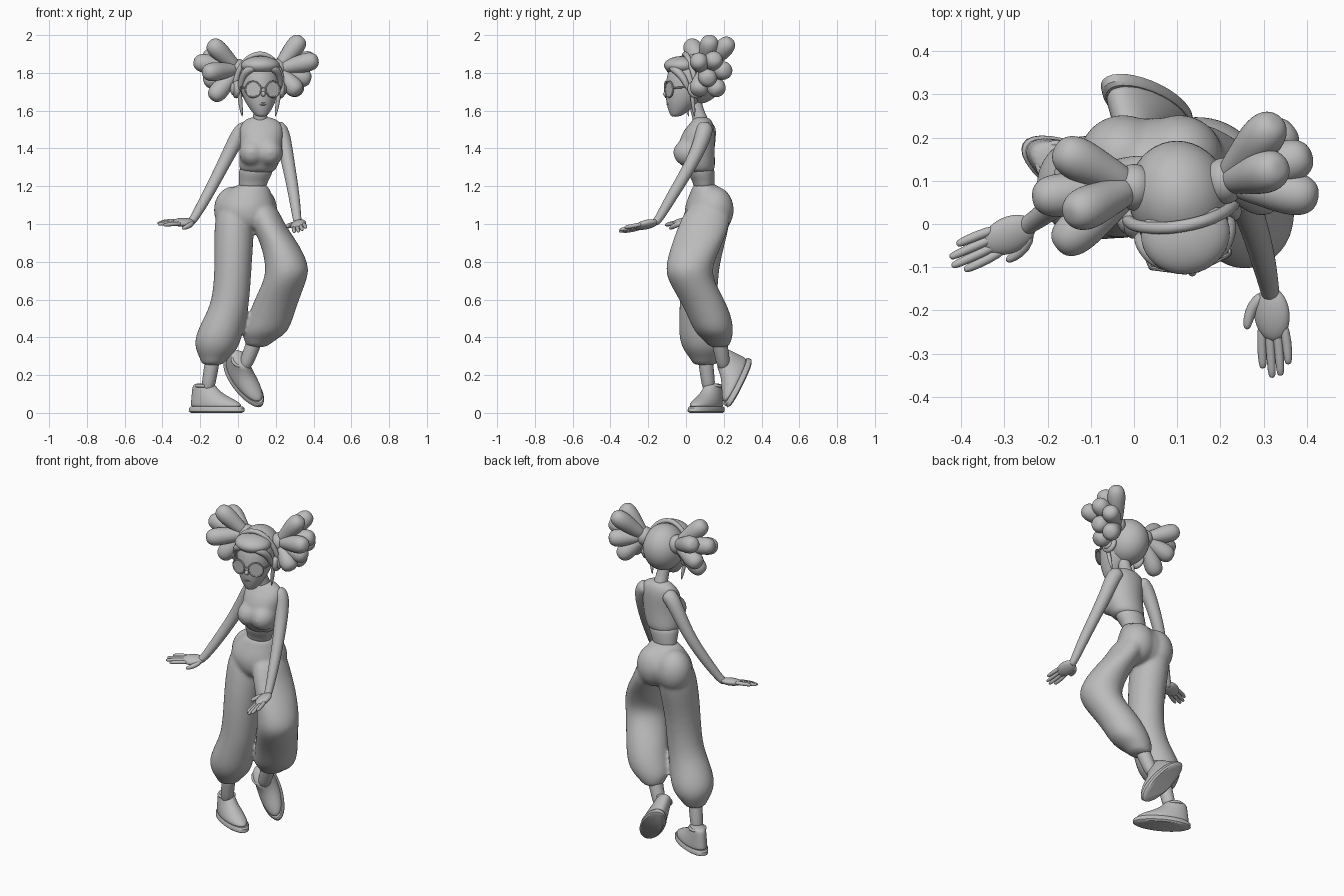
import bpy, bmesh, math
from mathutils import Vector, Matrix

if "Cube" in bpy.data.objects:
    bpy.data.objects.remove(bpy.data.objects["Cube"])

clay = bpy.data.materials.new("clay_grey")
clay.use_nodes = True
clay.diffuse_color = (0.5, 0.5, 0.5, 1)
clay.node_tree.nodes["Principled BSDF"].inputs["Base Color"].default_value = (0.5, 0.5, 0.5, 1)


def finish(name, bm, matrix=None, subdiv=2, fuse=0.0):
    """Turn a bmesh into a smooth shaded object, optionally fusing its shells."""
    if matrix is not None:
        bm.transform(matrix)
    bmesh.ops.recalc_face_normals(bm, faces=bm.faces)
    mesh = bpy.data.meshes.new(name)
    bm.to_mesh(mesh)
    bm.free()
    mesh.materials.append(clay)
    mesh.shade_smooth()
    if not subdiv:
        mesh.set_sharp_from_angle(angle=math.radians(40))
    obj = bpy.data.objects.new(name, mesh)
    bpy.context.collection.objects.link(obj)
    if subdiv:
        sub = obj.modifiers.new("subdivide", 'SUBSURF')
        sub.levels = sub.render_levels = subdiv
    if fuse:
        remesh = obj.modifiers.new("fuse", 'REMESH')
        remesh.mode = 'VOXEL'
        remesh.voxel_size = fuse
        remesh.use_smooth_shade = True
        soft = obj.modifiers.new("soften", 'SMOOTH')
        soft.factor = 0.5
        soft.iterations = 8
    return obj


def bridge(bm, rings):
    """Skin a list of vertex rings and cap both ends."""
    n = len(rings[0])
    for low, high in zip(rings, rings[1:]):
        for i in range(n):
            j = (i + 1) % n
            bm.faces.new((low[i], low[j], high[j], high[i]))
    bm.faces.new(rings[0][::-1])
    bm.faces.new(rings[-1])


def add_loft(bm, sections, n=16):
    """Horizontal elliptical sections: (x, y, z, x radius, y radius)."""
    angles = [math.tau * i / n for i in range(n)]
    bridge(bm, [[bm.verts.new((x + rx * math.cos(a), y + ry * math.sin(a), z)) for a in angles]
                for x, y, z, rx, ry in sections])


def add_tube(bm, points, n=10):
    """Round sections across a path: (x, y, z, radius)."""
    path = [Vector(p[:3]) for p in points]
    side = Vector((0.31, 0.52, 0.79))
    rings = []
    for k, p in enumerate(points):
        t = (path[min(k + 1, len(path) - 1)] - path[max(k - 1, 0)]).normalized()
        side = (side - t * side.dot(t)).normalized()
        other = t.cross(side)
        rings.append([bm.verts.new(path[k] + p[3] * (side * math.cos(math.tau * i / n)
                      + other * math.sin(math.tau * i / n))) for i in range(n)])
    bridge(bm, rings)


def add_ball(bm, centre, radii):
    m = Matrix.Translation(centre) @ Matrix.Diagonal((*radii, 1))
    bmesh.ops.create_uvsphere(bm, u_segments=20, v_segments=12, radius=1, matrix=m)


def add_hoop(bm, matrix, major, minor, n=28):
    """A ring lying in the local XY plane."""
    rings = []
    for i in range(n):
        a = math.tau * i / n
        out = Vector((math.cos(a), math.sin(a), 0))
        rings.append([bm.verts.new(matrix @ (out * (major + minor[0] * math.cos(b))
                      + Vector((0, 0, minor[1] * math.sin(b)))))
                      for b in (math.tau * k / 8 for k in range(8))])
    for i in range(n):
        for k in range(8):
            l = (k + 1) % 8
            nxt = rings[(i + 1) % n]
            bm.faces.new((rings[i][k], nxt[k], nxt[l], rings[i][l]))


def frame(origin, d, s):
    """Matrix with X along d, Y along s and Z across both."""
    d = Vector(d).normalized()
    s = Vector(s)
    s = (s - d * s.dot(d)).normalized()
    return Matrix.Translation(origin) @ Matrix((d, s, d.cross(s))).transposed().to_4x4()


def loft(name, sections, matrix=None, subdiv=2, n=16):
    bm = bmesh.new()
    add_loft(bm, sections, n)
    return finish(name, bm, matrix, subdiv)


def tubes(name, *groups, matrix=None):
    bm = bmesh.new()
    for g in groups:
        add_tube(bm, g)
    return finish(name, bm, matrix)


# Trousers: hips, seat and two baggy legs fused into one garment
hips = [(.08, .095, 1.22, .076, .058), (.057, .118, 1.17, .12, .094),
        (.04, .122, 1.09, .168, .138), (.05, .115, 1.01, .13, .12), (.05, .115, .96, .06, .08)]
right_leg = [(-.02, .125, 1.12, .08, .1), (-.02, .115, 1, .112, .127), (-.025, .07, .8, .1, .107),
             (-.035, .065, .6, .1, .1), (-.07, .07, .5, .115, .108), (-.105, .085, .4, .129, .126),
             (-.115, .095, .33, .112, .112), (-.13, .1, .28, .068, .072), (-.135, .1, .25, .06, .066)]
left_leg = [(.12, .125, 1.12, .08, .11), (.155, .1, 1, .09, .14), (.22, .06, .9, .102, .137),
            (.265, .013, .775, .119, .127), (.25, .025, .7, .115, .124), (.205, .085, .6, .121, .122),
            (.17, .13, .5, .123, .118), (.14, .15, .42, .125, .104), (.11, .17, .38, .076, .07),
            (.1, .175, .345, .058, .056)]
bm = bmesh.new()
for part in (hips, right_leg, left_leg):
    add_loft(bm, part)
for x in (-.025, .105):
    add_ball(bm, (x, .152, 1.075), (.105, .103, .125))
finish("trousers", bm, fuse=.01)

# Torso: bare waist, then a cropped top with the bust blended in
loft("waist", [(.075, .095, 1.18, .074, .055), (.08, .095, 1.22, .076, .057), (.092, .082, 1.26, .09, .072),
               (.1, .075, 1.32, .095, .075)])
bm = bmesh.new()
add_loft(bm, [(.1, .077, 1.262, .094, .077), (.108, .067, 1.31, .107, .09), (.12, .055, 1.37, .116, .1),
              (.123, .055, 1.43, .116, .099), (.124, .07, 1.5, .122, .085), (.123, .088, 1.545, .107, .054),
              (.12, .08, 1.57, .05, .04)])
add_ball(bm, (.122, .03, 1.385), (.112, .085, .085))
for x in (.075, .168):
    add_ball(bm, (x, .018, 1.378), (.072, .088, .076))
finish("cropped_top", bm, subdiv=1, fuse=.011)
tubes("neck", [(.12, .085, 1.52, .05), (.118, .07, 1.57, .038), (.113, .05, 1.63, .036), (.11, .04, 1.7, .036)])

# Arms
tubes("right_arm", [(.06, .11, 1.51, .044), (.02, .115, 1.5, .049), (-.03, .115, 1.41, .041),
                    (-.1, .1, 1.27, .034), (-.18, .045, 1.12, .031), (-.24, 0, 1.015, .023),
                    (-.26, -.01, 1.005, .023)])
tubes("left_arm", [(.19, .1, 1.52, .044), (.228, .1, 1.5, .049), (.25, .07, 1.4, .041),
                   (.278, -.005, 1.26, .034), (.3, -.085, 1.13, .031), (.314, -.15, 1.015, .023),
                   (.317, -.17, 1.005, .023)])


# Hands: flat palm, four fingers, one thumb
def hand(name, wrist, d, thumb_side):
    m = frame(wrist, d, thumb_side)
    bm = bmesh.new()
    add_ball(bm, (.06, 0, 0), (.066, .044, .022))
    for i, reach in enumerate((.19, .212, .207, .18)):
        y = .031 - .021 * i
        add_tube(bm, [(.075, y * .8, 0, .012), (.13, y, .003, .0125), (reach - .01, y, 0, .011),
                      (reach, y, 0, .006)], 8)
    add_tube(bm, [(.012, .015, 0, .015), (.04, .045, -.005, .016), (.075, .056, -.014, .013),
                  (.094, .058, -.018, .007)], 8)
    finish(name, bm, m, 1)


hand("left_hand", (.315, -.15, 1.01), (.07, -1, -.22), (-1, 0, -.35))
hand("right_hand", (-.235, 0, 1.012), (-.9, -.42, -.05), (.42, -.9, -.25))

# Ankles and shoes
tubes("right_ankle", [(-.13, .1, .31, .045), (-.145, .11, .22, .039), (-.165, .125, .1, .039)])
tubes("left_ankle", [(.1, .17, .42, .048), (.07, .185, .33, .041), (.025, .205, .22, .039)])


def shoe(name, centre, d, s):
    m = frame(centre, d, s)
    loft(name + "_sole", [(0, 0, 0, .15, .056), (0, 0, .008, .165, .065), (0, 0, .026, .163, .066),
                          (0, 0, .034, .154, .06)], matrix=m, subdiv=0, n=32)
    loft(name + "_upper", [(0, 0, .02, .156, .063), (-.003, 0, .05, .153, .063), (-.03, 0, .076, .122, .057),
                           (-.06, 0, .106, .088, .049), (-.074, 0, .138, .07, .043),
                           (-.077, 0, .158, .056, .038)], matrix=m)
    collar = bmesh.new()
    add_hoop(collar, Matrix.Translation((-.075, 0, .143)), .043, (.009, .009))
    finish(name + "_collar", collar, m, 1)


shoe("right_shoe", (-.113, .107, 0), (.87, -.48, 0), (.48, .87, 0))
toe = Vector((.56, -.35, -.75))
shoe("left_shoe", (.028, .29, .152), toe, Vector((.2, -.85, .5)).cross(toe))

# Head, built around its own centre and turned slightly to its left
head = Matrix.Translation((.108, .04, 1.765)) @ Matrix.Rotation(math.radians(10), 4, 'Z')
loft("face", [(0, -.098, -.198, .024, .022), (0, -.085, -.178, .045, .046), (0, -.06, -.125, .08, .088),
              (0, -.034, -.06, .103, .118), (0, -.022, .01, .11, .126), (0, -.01, .07, .1, .118),
              (0, 0, .115, .06, .08)], matrix=head)
bm = bmesh.new()
add_ball(bm, (0, -.148, -.077), (.012, .016, .014))
for z in (-.122, -.132):
    add_ball(bm, (0, -.136, z), (.022, .009, .006))
finish("nose_and_lips", bm, head, 1)

# Hair cap, swept fringe and the loose side locks
bm = bmesh.new()
add_ball(bm, (0, .025, .005), (.12, .132, .135))
add_ball(bm, (0, -.064, .074), (.106, .096, .05))
finish("hair_cap", bm, head, 1)
tubes("fringe", *[[(s * .035, -.13, .066, .018), (s * .075, -.112, .055, .025), (s * .102, -.07, .01, .021),
                   (s * .108, -.045, -.06, .012)] for s in (-1, 1)], matrix=head)
tubes("side_locks", *[[(s * .108, -.03, -.05, .012), (s * .1, -.02, -.13, .013), (s * .088, -.01, -.2, .004)]
                      for s in (-1, 1)], matrix=head)

# Glasses: round rims, thin lenses, bridge and temples
bm = bmesh.new()
upright = Matrix.Rotation(math.pi / 2, 4, 'X')
for s in (-1, 1):
    place = Matrix.Translation((s * .053, -.14, -.052)) @ Matrix.Rotation(s * .3, 4, 'Z') @ upright
    add_hoop(bm, place, .041, (.005, .005))
    bmesh.ops.create_cone(bm, cap_ends=True, segments=28, radius1=.04, radius2=.04, depth=.005, matrix=place)
    add_tube(bm, [(s * .093, -.127, -.045, .005), (s * .107, -.06, -.04, .005), (s * .112, 0, -.04, .005)], 8)
add_tube(bm, [(-.016, -.149, -.047, .004), (0, -.153, -.043, .004), (.016, -.149, -.047, .004)], 8)
finish("glasses", bm, head, 0)

# Headphones: band over the crown and a padded cup on each side
bm = bmesh.new()
band = [(.127 * math.cos(a), -.005 - .04 * math.sin(a), -.04 + .175 * math.sin(a), .015)
        for a in (math.pi * i / 16 for i in range(17))]
add_tube(bm, band)
for s in (-1, 1):
    add_ball(bm, (s * .12, -.005, -.05), (.024, .05, .05))
    add_ball(bm, (s * .136, -.005, -.05), (.016, .034, .034))
finish("headphones", bm, head, 1)


# Hair bunches: fat teardrop puffs fanning out from each side
def bunch(name, root, tips):
    root = Vector(root)
    bm = bmesh.new()
    for tip in tips:
        reach = Vector(tip) - root
        add_tube(bm, [(*(root + reach * f), r) for f, r in
                      ((0, .034), (.35, .043), (.65, .055), (.85, .052), (.96, .036), (1, .015))])
    add_ball(bm, root, (.05, .055, .055))
    finish(name, bm)


bunch("left_bunch", (.21, .1, 1.82),
      [(.33, .24, 1.975), (.34, .13, 1.99), (.425, .06, 1.87), (.41, .16, 1.88), (.37, .225, 1.81),
       (.385, .12, 1.76), (.33, .18, 1.69), (.325, .06, 1.69)])
bunch("right_bunch", (0, .085, 1.82),
      [(-.18, .175, 1.9), (-.15, .02, 1.965), (-.235, .06, 1.86), (-.18, -.055, 1.8), (-.14, .03, 1.66),
       (-.18, .12, 1.75)])
